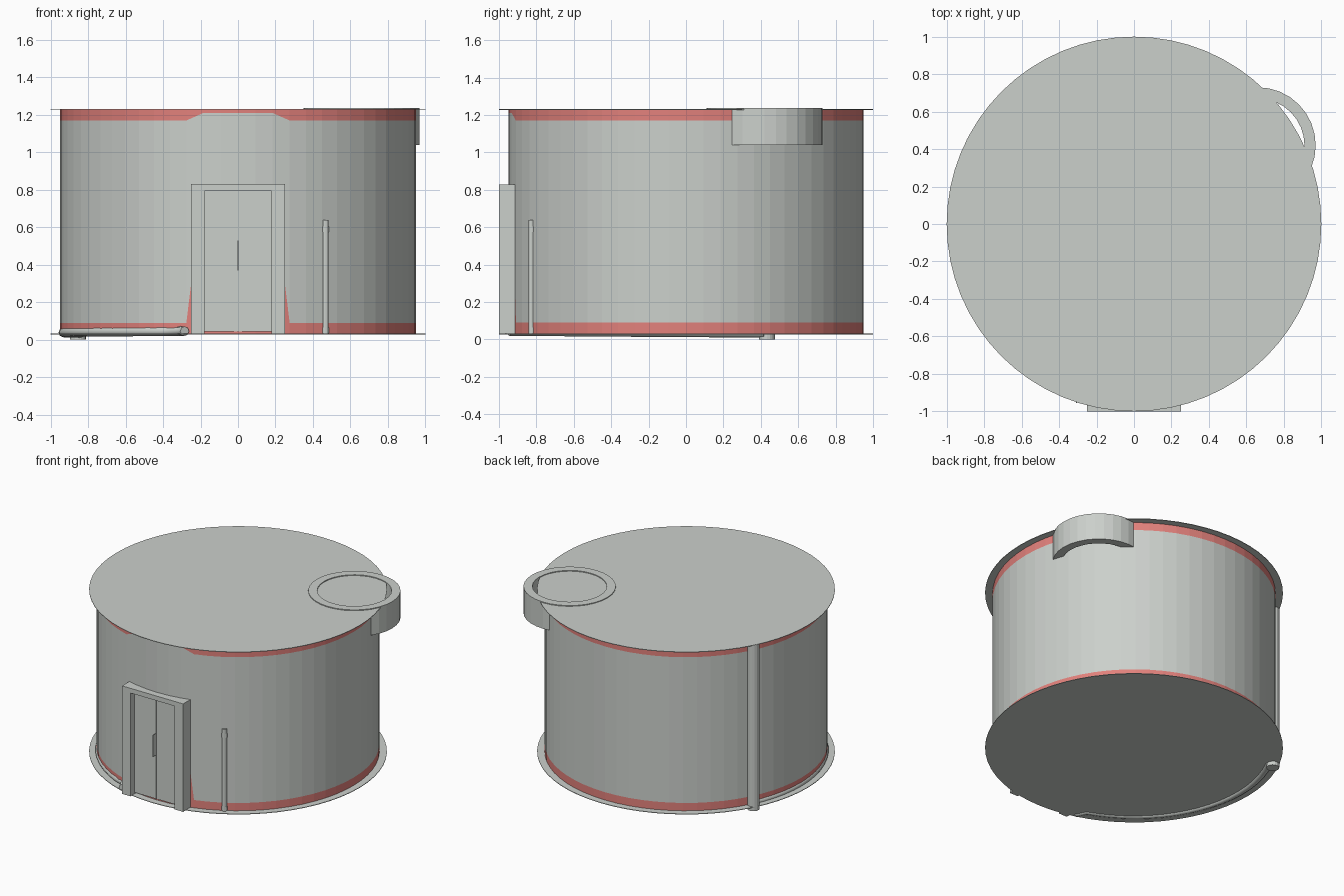
import bpy, bmesh
from math import sin, cos, pi, radians

cube = bpy.data.objects.get("Cube")
if cube:
    bpy.data.objects.remove(cube, do_unlink=True)

SEG = 64
R = 0.95
BASE, TOP = 0.03, 1.23


def material(name, rgb):
    m = bpy.data.materials.new(name)
    m.use_nodes = True
    color = (*rgb, 1)
    m.diffuse_color = color
    m.node_tree.nodes["Principled BSDF"].inputs["Base Color"].default_value = color
    return m


grey = material("pale_grey", (0.60, 0.63, 0.60))
red = material("soft_red", (0.76, 0.22, 0.20))


def finish(name, bm, *mats):
    bmesh.ops.recalc_face_normals(bm, faces=bm.faces)
    mesh = bpy.data.meshes.new(name)
    bm.to_mesh(mesh)
    bm.free()
    for m in mats or (grey,):
        mesh.materials.append(m)
    ob = bpy.data.objects.new(name, mesh)
    bpy.context.collection.objects.link(ob)
    return ob


def box(name, lo, hi):
    bm = bmesh.new()
    bmesh.ops.create_cube(bm, size=1)
    for v in bm.verts:
        v.co = [lo[i] + (v.co[i] + 0.5) * (hi[i] - lo[i]) for i in range(3)]
    return finish(name, bm)


def cylinder(name, x, y, z0, z1, r, sides):
    bm = bmesh.new()
    bmesh.ops.create_cone(bm, cap_ends=True, segments=sides, radius1=r, radius2=r, depth=z1 - z0)
    bmesh.ops.translate(bm, verts=bm.verts, vec=(x, y, (z0 + z1) / 2))
    return finish(name, bm)


def pipe(name, points, r):
    curve = bpy.data.curves.new(name, "CURVE")
    curve.dimensions = "3D"
    curve.bevel_depth = r
    curve.bevel_resolution = 2
    curve.use_fill_caps = True
    spline = curve.splines.new("POLY")
    spline.points.add(len(points) - 1)
    for p, co in zip(spline.points, points):
        p.co = (*co, 1)
    curve.materials.append(grey)
    ob = bpy.data.objects.new(name, curve)
    bpy.context.collection.objects.link(ob)
    return ob


# Round wall: red bands at top and bottom, their edges stepping around the door
bm = bmesh.new()
columns = []
for i in range(SEG):
    a = 2 * pi * i / SEG
    near_door = min(i, SEG - i) <= 2
    heights = (BASE, 0.83 if near_door else 0.09, 1.21 if near_door else 1.17, TOP)
    columns.append([bm.verts.new((R * sin(a), -R * cos(a), z)) for z in heights])
for i in range(SEG):
    c, d = columns[i], columns[(i + 1) % SEG]
    for row in range(3):
        face = bm.faces.new((c[row], d[row], d[row + 1], c[row + 1]))
        face.material_index = 0 if row == 1 else 1
finish("round_wall", bm, grey, red)

# Thin floor and roof discs
cylinder("floor_disc", 0, 0, BASE - 0.002, BASE + 0.002, 1.0, SEG)
cylinder("roof_disc", 0, 0, TOP - 0.002, TOP + 0.002, 1.0, SEG)

# Hatch collar: an open tube over the roof edge
bm = bmesh.new()
profile = ((0.25, 1.04), (0.31, 1.04), (0.31, 1.238), (0.25, 1.238))
n = 32
rings = [[bm.verts.new((0.66 + r * cos(2 * pi * i / n), 0.42 + r * sin(2 * pi * i / n), z))
          for r, z in profile] for i in range(n)]
for i in range(n):
    c, d = rings[i], rings[(i + 1) % n]
    for k in range(4):
        j = (k + 1) % 4
        bm.faces.new((c[k], d[k], d[j], c[j]))
finish("hatch_collar", bm)

# Door frame as one arch profile, extruded back into the wall
bm = bmesh.new()
arch = [(-0.25, BASE), (-0.25, 0.83), (0.25, 0.83), (0.25, BASE),
        (0.18, BASE), (0.18, 0.795), (-0.18, 0.795), (-0.18, BASE)]
front = bm.faces.new([bm.verts.new((x, -1.0, z)) for x, z in arch])
back = bmesh.ops.extrude_face_region(bm, geom=[front])["geom"]
bmesh.ops.translate(bm, vec=(0, 0.085, 0),
                    verts=[g for g in back if isinstance(g, bmesh.types.BMVert)])
finish("door_frame", bm)

# Door leaf with its centre strip and handle fin
box("door_leaf", (-0.18, -0.957, 0.043), (0.18, -0.92, 0.795))
box("door_centre_strip", (-0.002, -0.964, 0.043), (0.002, -0.955, 0.795))
box("door_handle", (-0.002, -0.998, 0.37), (0.002, -0.955, 0.53))

# Thin post beside the door, with small clips
cylinder("side_post", 0.468, -0.827, BASE, 0.64, 0.016, 12)
for z in (0.05, 0.59):
    cylinder("post_clip", 0.466, -0.823, z - 0.015, z + 0.015, 0.02, 12)

# Downpipe at the back
cylinder("downpipe", -0.855, 0.432, 0.0, TOP, 0.043, 16)

# Drain pipe hugging the foot of the wall, sloping down to the downpipe
path = [(-0.285, -0.945, 0.045)]
steps = 18
for i in range(steps + 1):
    t = i / steps
    a = radians(250 - t * 97)
    path.append((0.932 * cos(a), 0.932 * sin(a), 0.046 - 0.01 * t))
pipe("drain_pipe", path, 0.026)
